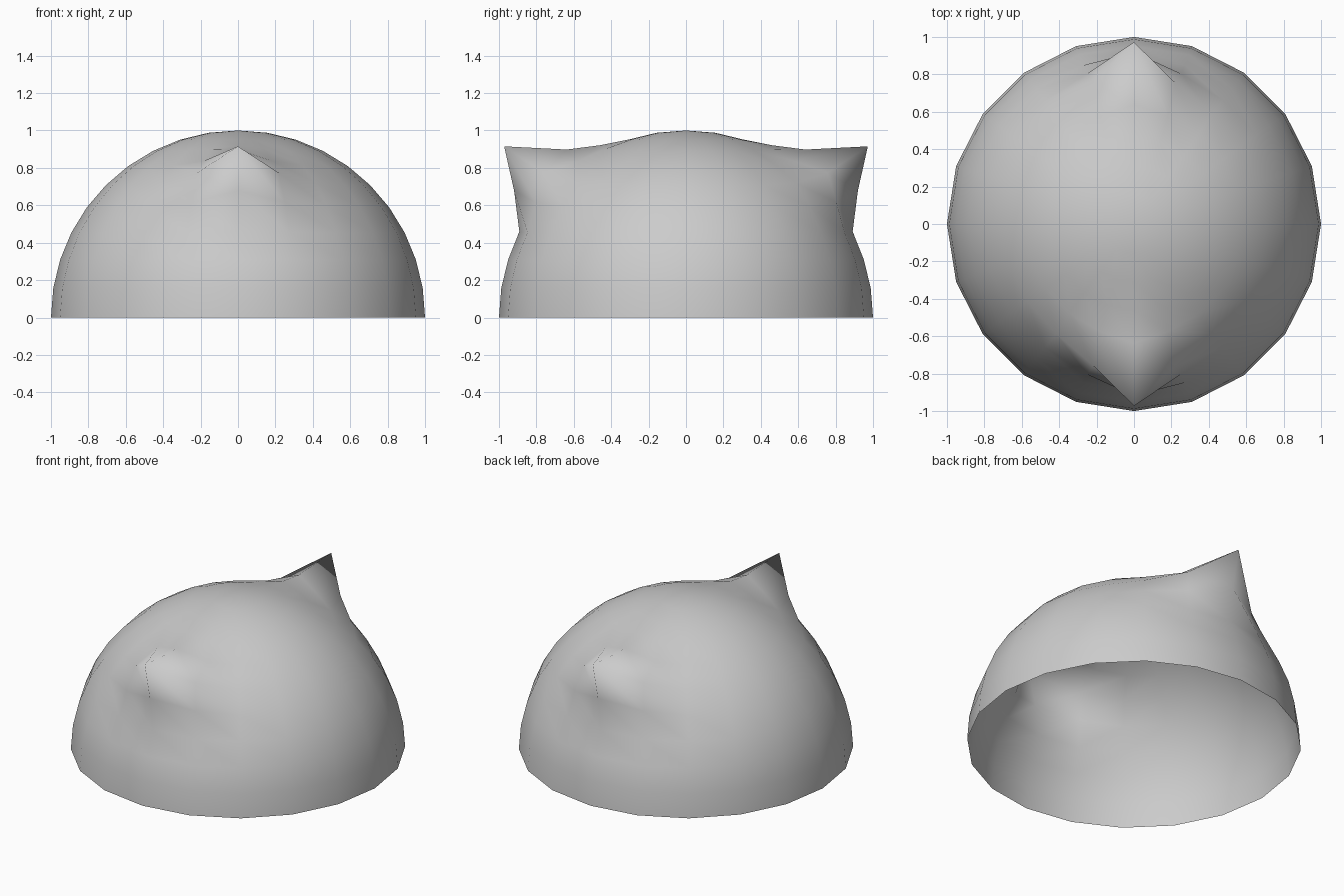
import bpy, bmesh, math

if "Cube" in bpy.data.objects:
    bpy.data.objects.remove(bpy.data.objects["Cube"])

SEG, RINGS = 20, 20
# ear pull by elevation ring: (outward, upward)
PULL = {27: (0.0, 0.006), 36: (0.11, 0.09), 45: (0.265, 0.208),
        54: (0.05, 0.089), 63: (0.006, 0.03)}
# share of the pull by steps away from the ear's centre line
SIDE = {0: 1.0, 1: 0.32, 2: 0.06}

# open dome: upper half of a sphere
bm = bmesh.new()
bmesh.ops.create_uvsphere(bm, u_segments=SEG, v_segments=RINGS, radius=1)
bmesh.ops.delete(bm, geom=[v for v in bm.verts if v.co.z < -0.01], context='VERTS')

# pull two pointed ears out of the dome at +y and -y
for v in bm.verts:
    elev = round(math.degrees(math.asin(max(-1, min(1, v.co.z)))))
    if elev not in PULL:
        continue
    step = round(math.degrees(math.atan2(abs(v.co.x), abs(v.co.y))) / 18)
    share = SIDE.get(step, 0)
    out, up = PULL[elev]
    v.co.y += math.copysign(out * share, v.co.y)
    v.co.z += up * share

bmesh.ops.recalc_face_normals(bm, faces=bm.faces)
if sum(f.normal.dot(f.calc_center_median()) for f in bm.faces) < 0:
    bmesh.ops.reverse_faces(bm, faces=bm.faces)
for f in bm.faces:
    f.smooth = True
mesh = bpy.data.meshes.new("eared_dome")
bm.to_mesh(mesh)
bm.free()
dome = bpy.data.objects.new("eared_dome", mesh)
bpy.context.collection.objects.link(dome)
